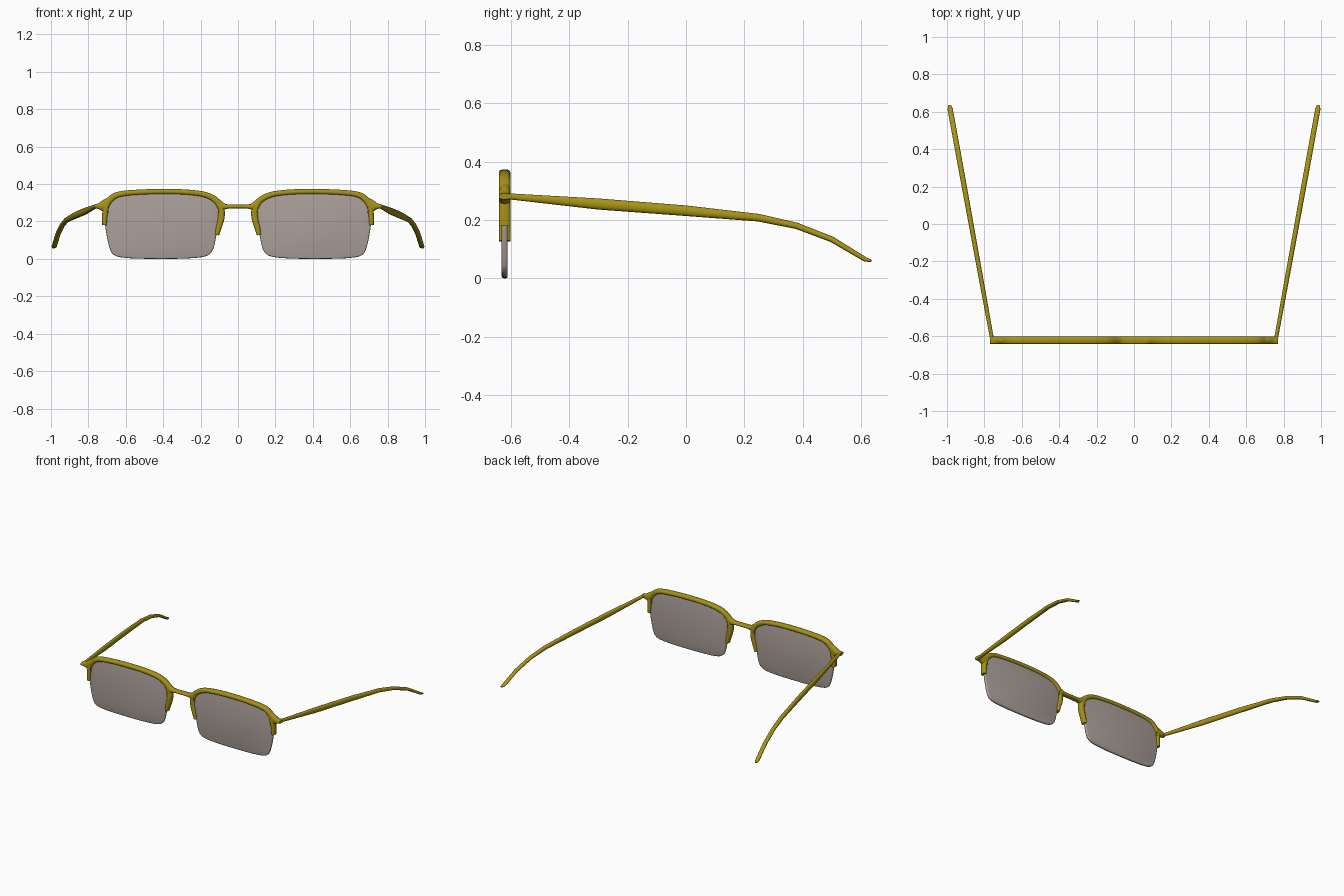
import bpy, bmesh, math
from mathutils import Vector

if "Cube" in bpy.data.objects:
    bpy.data.objects.remove(bpy.data.objects["Cube"])

Y0 = -0.622  # plane of the front frame


def material(name, rgb):
    m = bpy.data.materials.new(name)
    m.diffuse_color = (*rgb, 1)
    m.use_nodes = True
    m.node_tree.nodes["Principled BSDF"].inputs["Base Color"].default_value = m.diffuse_color
    return m


gold = material("gold_metal", (0.38, 0.29, 0.008))
tint = material("grey_lens", (0.40, 0.345, 0.32))


def smooth(pts, n, closed=False):
    """Catmull-Rom interpolation of tuples, n steps per span."""
    k, out = len(pts), []
    get = lambda i: pts[i % k] if closed else pts[max(0, min(k - 1, i))]
    for i in range(k if closed else k - 1):
        p = [get(i + j) for j in (-1, 0, 1, 2)]
        for s in range(n):
            t = s / n
            out.append(tuple(0.5 * (2 * b + (c - a) * t + (2 * a - 5 * b + 4 * c - d) * t * t
                                    + (3 * b - a - 3 * c + d) * t ** 3) for a, b, c, d in zip(*p)))
    if not closed:
        out.append(tuple(pts[-1]))
    return out


def finish(name, bm, mat, mirror):
    bmesh.ops.recalc_face_normals(bm, faces=bm.faces)
    me = bpy.data.meshes.new(name)
    bm.to_mesh(me)
    bm.free()
    me.materials.append(mat)
    ob = bpy.data.objects.new(name, me)
    bpy.context.collection.objects.link(ob)
    bpy.ops.object.select_all(action='DESELECT')
    ob.select_set(True)
    bpy.context.view_layer.objects.active = ob
    bpy.ops.object.shade_smooth_by_angle(angle=math.radians(42))
    if mirror:
        ob.modifiers.new("mirror", 'MIRROR').use_mirror_merge = False
    return ob


def sweep(name, path, axis, power=0.75, mirror=True, sides=16):
    """Rounded bar; path rows are x, y, z, half width, half depth along axis."""
    bm, rings = bmesh.new(), []
    axis = Vector(axis).normalized()
    cs = [Vector(p[:3]) for p in path]
    for i, p in enumerate(path):
        t = cs[min(i + 1, len(cs) - 1)] - cs[max(i - 1, 0)]
        side = t.cross(axis).normalized()
        ring = []
        for j in range(sides):
            a = 2 * math.pi * j / sides
            c, s = math.cos(a), math.sin(a)
            c = math.copysign(abs(c) ** power, c)
            s = math.copysign(abs(s) ** power, s)
            ring.append(bm.verts.new(cs[i] + side * c * p[3] + axis * s * p[4]))
        rings.append(ring)
    for r, q in zip(rings, rings[1:]):
        for j in range(sides):
            k = (j + 1) % sides
            bm.faces.new((r[j], r[k], q[k], q[j]))
    bm.faces.new(rings[0])
    bm.faces.new(rings[-1])
    return finish(name, bm, gold, mirror)


def front(rows, n=5):
    return smooth([(x, Y0, z, w, 0.02) for x, z, w in rows], n)


# Half rims: outer tip, over the brow, down to the nose tip
sweep("rim", front([
    (0.714, 0.18, 0.012), (0.711, 0.24, 0.015), (0.702, 0.29, 0.018), (0.67, 0.329, 0.017),
    (0.62, 0.348, 0.015), (0.52, 0.357, 0.014), (0.40, 0.36, 0.014), (0.28, 0.357, 0.014),
    (0.18, 0.344, 0.015), (0.12, 0.314, 0.017), (0.092, 0.27, 0.018), (0.09, 0.22, 0.018),
    (0.104, 0.165, 0.015), (0.112, 0.128, 0.011)]), (0, 1, 0))

# Flared bridge between the rims
sweep("bridge", front([
    (-0.105, 0.282, 0.04), (-0.075, 0.28, 0.018), (-0.05, 0.28, 0.011), (0, 0.28, 0.01),
    (0.05, 0.28, 0.011), (0.075, 0.28, 0.018), (0.105, 0.282, 0.04)]), (0, 1, 0), mirror=False)

# End pieces flaring from the rim to the hinge
sweep("end_piece", front([
    (0.695, 0.285, 0.042), (0.722, 0.283, 0.03), (0.745, 0.282, 0.016),
    (0.77, 0.281, 0.01)]), (0, 1, 0))

# Hinge balls behind the end pieces
bm = bmesh.new()
bmesh.ops.create_uvsphere(bm, u_segments=12, v_segments=8, radius=0.012)
bmesh.ops.translate(bm, verts=bm.verts, vec=(0.757, -0.61, 0.282))
finish("hinge", bm, gold, True)

# Temples: straight in plan, bending down behind the ear
rows = [(-0.615, 0.282, 0.010, 0.010), (-0.3, 0.255, 0.019, 0.012), (0.0, 0.232, 0.018, 0.013),
        (0.25, 0.208, 0.013, 0.014), (0.38, 0.180, 0.011, 0.014), (0.5, 0.134, 0.010, 0.014),
        (0.615, 0.065, 0.008, 0.014), (0.635, 0.060, 0.004, 0.008)]
sweep("temple", [(0.76 + 0.182 * (y + 0.61), y, z, w, d) for y, z, w, d in rows],
      (1, -0.182, 0), power=0.9)

# Lenses: rounded outline, extruded with softened edges
outline = smooth([
    (0.10, 0.22), (0.115, 0.13), (0.13, 0.06), (0.15, 0.027), (0.19, 0.010), (0.28, 0.002),
    (0.41, 0.0), (0.55, 0.002), (0.635, 0.010), (0.67, 0.027), (0.687, 0.06), (0.703, 0.13),
    (0.711, 0.2), (0.704, 0.28), (0.67, 0.325), (0.6, 0.348), (0.41, 0.36), (0.22, 0.348),
    (0.13, 0.318), (0.10, 0.27)], 4, True)
bm = bmesh.new()
face = bm.faces.new([bm.verts.new((x, Y0 - 0.01, z)) for x, z in outline])
ext = bmesh.ops.extrude_face_region(bm, geom=[face], use_keep_orig=True)
bmesh.ops.translate(bm, vec=(0, 0.02, 0),
                    verts=[g for g in ext["geom"] if isinstance(g, bmesh.types.BMVert)])
bmesh.ops.recalc_face_normals(bm, faces=bm.faces)
rim_edges = [e for e in bm.edges if any(len(f.verts) > 4 for f in e.link_faces)]
bmesh.ops.bevel(bm, geom=rim_edges, offset=0.007, segments=3, profile=0.5, affect='EDGES')
finish("lens", bm, tint, True)
